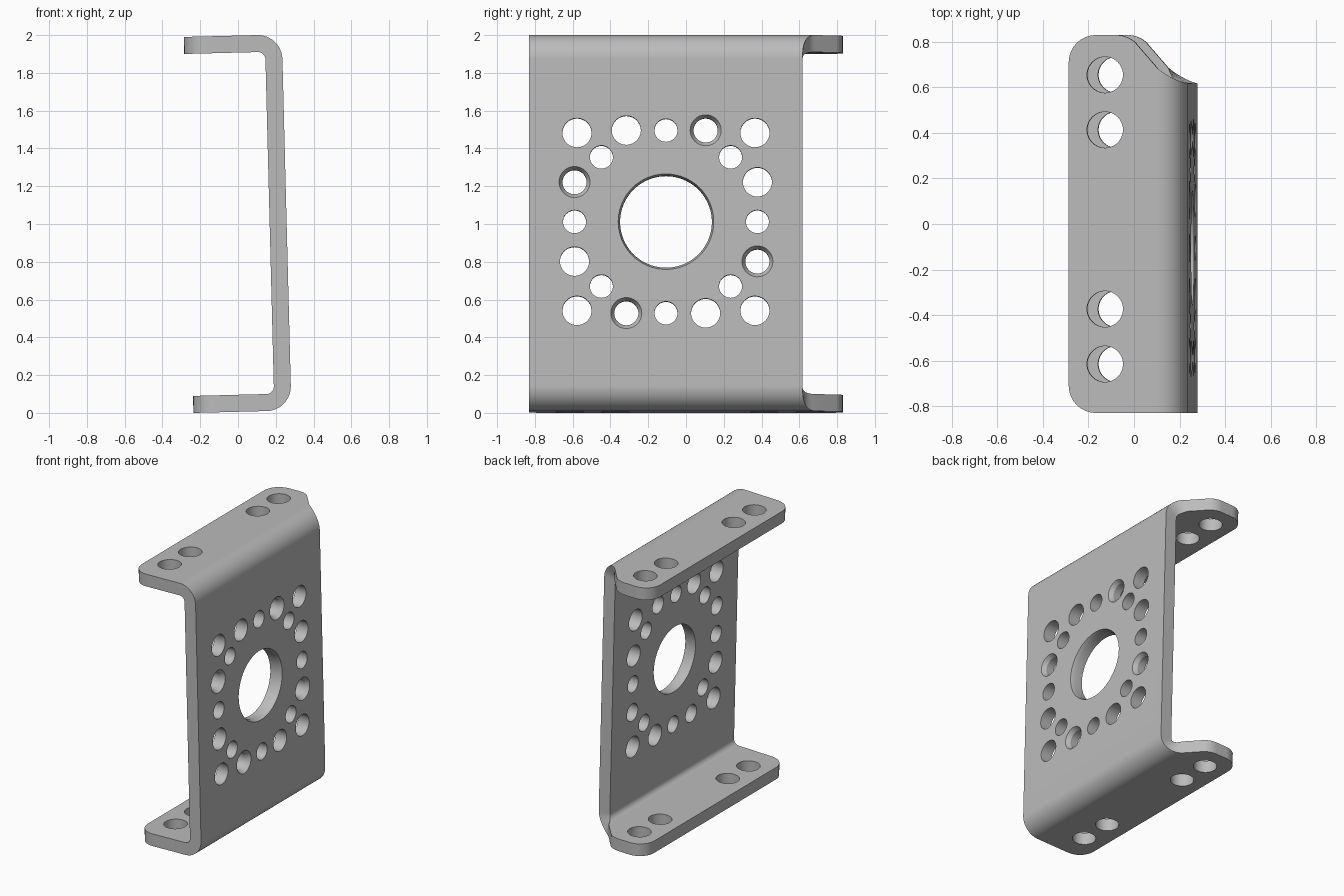
import bpy, bmesh
from math import sin, cos, pi
from mathutils import Matrix, Vector

if "Cube" in bpy.data.objects:
    bpy.data.objects.remove(bpy.data.objects["Cube"])

TILT = Matrix.Translation((0, 0, 1.0017)) @ Matrix.Rotation(-0.0256, 4, 'Y')
TIP, FACE, HALF = -0.2615, 0.2575, 0.9955     # flange tip, web outer face, half height
THICK, BEND, CORNER, SIDE = 0.09, 0.13, 0.12, 0.83


def new_object(name, bm):
    bmesh.ops.recalc_face_normals(bm, faces=bm.faces)
    mesh = bpy.data.meshes.new(name)
    bm.to_mesh(mesh)
    bm.free()
    obj = bpy.data.objects.new(name, mesh)
    bpy.context.collection.objects.link(obj)
    return obj


# Stations along the top half of the sheet: outer point, inward normal, y limits
def half_stations():
    out = []
    for i in range(9):                        # rounded flange corners
        a = pi / 2 * i / 8
        y = SIDE - CORNER * (1 - sin(a))
        out.append((TIP + CORNER * (1 - cos(a)), HALF, 0, -1, -y, y))
    shoulder = [(-0.055, 0.83), (-0.03, 0.828), (-0.01, 0.822),
                (0.01, 0.813), (0.028, 0.8)]
    for u, y in shoulder:                     # start of the sloping relief
        out.append((u, HALF, 0, -1, -SIDE, y))
    for i in range(13):                       # rounded fold into the web
        a, t = pi / 2 * i / 12, i / 12
        y = 0.617 + 0.068 * (1 - t) ** 2.5
        out.append((FACE - BEND + BEND * sin(a), HALF - BEND + BEND * cos(a),
                    -sin(a), -cos(a), -SIDE, y))
    return out


top = half_stations()
bottom = [(u, -w, nu, -nw, lo, hi) for u, w, nu, nw, lo, hi in reversed(top)]

# Folded sheet: one four-sided ring per station, bridged in order
bm = bmesh.new()
rings = []
for u, w, nu, nw, lo, hi in top + bottom:
    outer, inner = (u, w), (u + nu * THICK, w + nw * THICK)
    corners = [(outer, lo), (outer, hi), (inner, hi), (inner, lo)]
    rings.append([bm.verts.new((p[0], y, p[1])) for p, y in corners])
for a, b in zip(rings, rings[1:]):
    for i in range(4):
        j = (i + 1) % 4
        bm.faces.new((a[i], a[j], b[j], b[i]))
bm.faces.new(rings[0])
bm.faces.new(rings[-1])
bracket = new_object("folded_bracket", bm)

# Hole cutters, all gathered in one helper
cut = bmesh.new()


def drill(matrix, profile, sides=40):
    loops = [[cut.verts.new(matrix @ Vector((r * cos(2 * pi * k / sides),
                                             r * sin(2 * pi * k / sides), h)))
              for k in range(sides)] for r, h in profile]
    for a, b in zip(loops, loops[1:]):
        for k in range(sides):
            n = (k + 1) % sides
            cut.faces.new((a[k], a[n], b[n], b[k]))
    cut.faces.new(loops[0])
    cut.faces.new(loops[-1])


def web_hole(y, z, r, rim=0, depth=0, sides=40):
    place = Matrix.Translation((FACE, y - 0.106, z + 0.004)) @ Matrix.Rotation(pi / 2, 4, 'Y')
    profile = [(r, -0.15), (r, 0.05)]
    if rim:
        profile = [(r, -0.15), (r, -depth), (rim, 0), (rim, 0.05)]
    drill(place, profile, sides)


# Web holes: large centre hole and a pattern repeated every quarter turn
web_hole(0, 0, 0.243, 0.253, 0.03, 80)
SMALL, LARGE = 0.061, 0.077
y, z = 1, 0
for quarter in range(4):
    def at(p, q):
        return p * y - q * z, p * z + q * y
    web_hole(*at(0.471, 0.471), LARGE)
    web_hole(*at(0.484, 0.21), LARGE)
    web_hole(*at(0.484, -0.21), 0.064, 0.082, 0.03)
    web_hole(*at(0.484, 0), SMALL)
    web_hole(*at(0.342, 0.342), SMALL)
    y, z = -z, y

# Flange holes, drilled through both flanges
for hy in (-0.635, -0.3935, 0.3935, 0.635):
    drill(Matrix.Translation((-0.102, hy + 0.02, 0)), [(0.079, -1.2), (0.079, 1.2)])

cutter = new_object("hole_cutter", cut)
cutter.hide_render = True

# Cut the holes, then discard the helper
mod = bracket.modifiers.new("holes", 'BOOLEAN')
mod.operation, mod.solver, mod.object = 'DIFFERENCE', 'EXACT', cutter
bpy.ops.object.select_all(action='DESELECT')
bracket.select_set(True)
bpy.context.view_layer.objects.active = bracket
bpy.ops.object.modifier_apply(modifier=mod.name)
bpy.data.objects.remove(cutter)
bracket.data.transform(TILT)

# Plain grey metal
grey = bpy.data.materials.new("grey_metal")
grey.use_nodes = True
colour = (0.5, 0.5, 0.5, 1)
grey.diffuse_color = colour
grey.node_tree.nodes["Principled BSDF"].inputs["Base Color"].default_value = colour
bracket.data.materials.clear()
bracket.data.materials.append(grey)

bpy.ops.object.shade_smooth_by_angle(angle=0.5)
weighted = bracket.modifiers.new("even_shading", 'WEIGHTED_NORMAL')
weighted.keep_sharp = True
